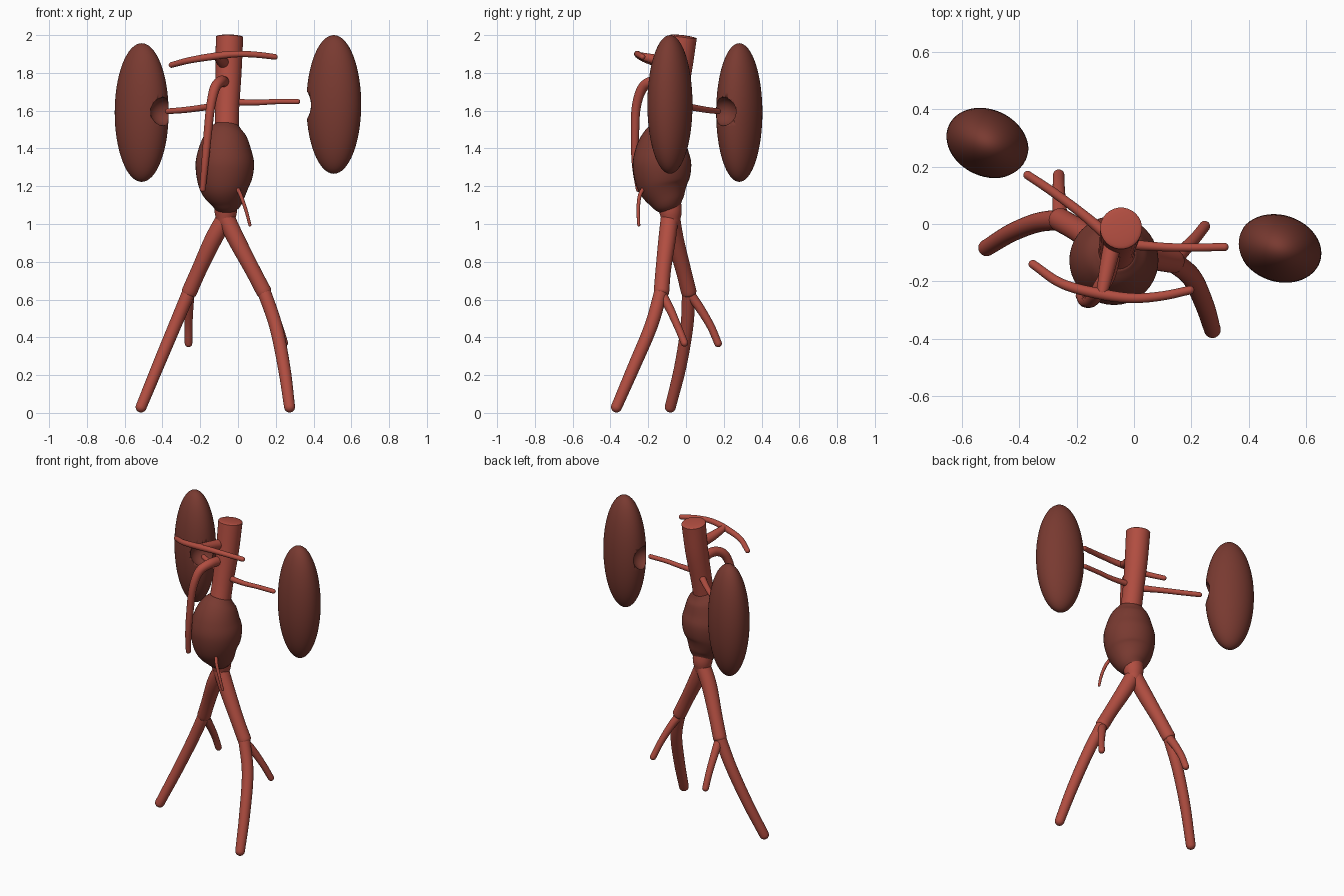
import bpy, bmesh, math
from mathutils import Vector, Matrix

cube = bpy.data.objects.get("Cube")
if cube:
    bpy.data.objects.remove(cube, do_unlink=True)


def material(name, color):
    mat = bpy.data.materials.new(name)
    mat.use_nodes = True
    mat.diffuse_color = (*color, 1)
    mat.node_tree.nodes["Principled BSDF"].inputs["Base Color"].default_value = (*color, 1)
    return mat


RED = material("artery red", (0.44, 0.075, 0.052))
BROWN = material("organ brown", (0.19, 0.042, 0.03))


def finish(bm, name, mat, angle=40):
    bmesh.ops.recalc_face_normals(bm, faces=bm.faces)
    mesh = bpy.data.meshes.new(name)
    bm.to_mesh(mesh)
    bm.free()
    mesh.materials.append(mat)
    obj = bpy.data.objects.new(name, mesh)
    bpy.context.collection.objects.link(obj)
    bpy.ops.object.select_all(action="DESELECT")
    obj.select_set(True)
    bpy.context.view_layer.objects.active = obj
    bpy.ops.object.shade_smooth_by_angle(angle=math.radians(angle))
    return obj


def smooth_path(points, steps=8):
    """Catmull-Rom through (x, y, z, radius) points."""
    p = [Vector(q) for q in points]
    p = [2 * p[0] - p[1]] + p + [2 * p[-1] - p[-2]]
    out = []
    for a, b, c, d in zip(p, p[1:], p[2:], p[3:]):
        for i in range(steps):
            t = i / steps
            out.append(0.5 * (2 * b + (c - a) * t + (2 * a - 5 * b + 4 * c - d) * t ** 2
                              + (3 * b - a - 3 * c + d) * t ** 3))
    return out + [p[-2]]


def vessel(name, points, mat=RED, caps=(1, 1), sides=28):
    """Tube with changing radius; caps set how far each end bulges."""
    path = smooth_path(points)
    pos = [q.xyz for q in path]
    rad = [q.w for q in path]
    tan = [(pos[min(i + 1, len(pos) - 1)] - pos[max(i - 1, 0)]).normalized()
           for i in range(len(pos))]
    rings = list(zip(pos, rad, tan))

    def cap(end, sign, bulge):
        p, r, t = end
        angles = [math.pi / 2 * k / 6 for k in range(1, 6)] + [1.55]
        return [(p + t * sign * r * bulge * math.sin(a), r * math.cos(a), t) for a in angles]

    rings = cap(rings[0], -1, caps[0])[::-1] + rings + cap(rings[-1], 1, caps[1])
    bm = bmesh.new()
    side = rings[0][2].orthogonal().normalized()
    prev_t, prev = rings[0][2], None
    for p, r, t in rings:
        side = prev_t.rotation_difference(t) @ side
        other = t.cross(side)
        prev_t = t
        ring = [bm.verts.new(p + r * (side * math.cos(a) + other * math.sin(a)))
                for a in (math.tau * k / sides for k in range(sides))]
        if prev:
            for k in range(sides):
                j = (k + 1) % sides
                bm.faces.new((prev[k], prev[j], ring[j], ring[k]))
        else:
            bm.faces.new(ring[::-1])
        prev = ring
    bm.faces.new(prev)
    return finish(bm, name, mat)


def ball(name, center, radii, turn, mat):
    bm = bmesh.new()
    bmesh.ops.create_uvsphere(bm, u_segments=48, v_segments=32, radius=1)
    bm.transform(Matrix.Translation(center) @ Matrix.Rotation(math.radians(turn), 4, "Z")
                 @ Matrix.Diagonal((*radii, 1)))
    return finish(bm, name, mat)


def kidney(name, center, turn, hollow):
    body = ball(name, center, (0.148, 0.116, 0.367), turn, BROWN)
    cutter = ball(name + "_hollow_cutter", hollow, (0.075, 0.075, 0.075), 0, BROWN)
    cutter.hide_render = True
    cutter.hide_set(True)
    mod = body.modifiers.new("hollow", "BOOLEAN")
    mod.operation = "DIFFERENCE"
    mod.solver = "EXACT"
    mod.object = cutter
    bpy.context.view_layer.objects.active = body
    bpy.ops.object.modifier_apply(modifier=mod.name)
    bpy.data.objects.remove(cutter, do_unlink=True)


# Kidneys with a scooped inner hollow
kidney("right_kidney", (-0.51, 0.282, 1.59), -25, (-0.395, 0.195, 1.595))
kidney("left_kidney", (0.507, -0.085, 1.633), -18, (0.35, -0.07, 1.63))

# Main trunk above and below the bulge
vessel("upper_trunk", [(-0.045, -0.015, 1.99, 0.073), (-0.05, -0.04, 1.8, 0.069),
                       (-0.057, -0.075, 1.62, 0.064), (-0.06, -0.1, 1.5, 0.064)],
       caps=(0.13, 0.2))
vessel("lower_trunk", [(-0.066, -0.09, 1.14, 0.06), (-0.065, -0.082, 1.07, 0.06),
                       (-0.066, -0.08, 1.02, 0.05)])

# Bulging sac
vessel("trunk_bulge", [(-0.06, -0.1, 1.52, 0.068), (-0.065, -0.112, 1.47, 0.11),
                       (-0.069, -0.125, 1.39, 0.141), (-0.07, -0.127, 1.31, 0.155),
                       (-0.072, -0.122, 1.21, 0.138), (-0.063, -0.1, 1.125, 0.094),
                       (-0.063, -0.085, 1.08, 0.06)],
       BROWN, (0.1, 0.1), 40)

# Kidney arteries
vessel("right_kidney_artery", [(-0.08, -0.05, 1.632, 0.021), (-0.18, 0.035, 1.617, 0.017),
                               (-0.28, 0.11, 1.604, 0.016), (-0.37, 0.17, 1.597, 0.015)])
vessel("left_kidney_artery", [(-0.03, -0.07, 1.645, 0.019), (0.1, -0.08, 1.643, 0.015),
                              (0.2, -0.082, 1.648, 0.014), (0.315, -0.08, 1.648, 0.014)])

# Upper front branch: a stem with a crossing vessel
vessel("upper_stem", [(-0.07, -0.05, 1.85, 0.032), (-0.092, -0.15, 1.868, 0.028),
                      (-0.11, -0.235, 1.888, 0.02)])
vessel("upper_cross_vessel", [(-0.352, -0.14, 1.842, 0.015), (-0.25, -0.208, 1.868, 0.017),
                              (-0.11, -0.245, 1.89, 0.019), (0.0, -0.258, 1.9, 0.017),
                              (0.1, -0.25, 1.896, 0.016), (0.195, -0.23, 1.885, 0.015)])

# Long hanging front branch
vessel("front_branch", [(-0.07, -0.07, 1.75, 0.03), (-0.09, -0.17, 1.755, 0.029),
                        (-0.122, -0.23, 1.72, 0.027), (-0.145, -0.263, 1.62, 0.024),
                        (-0.16, -0.27, 1.48, 0.022), (-0.175, -0.268, 1.32, 0.019),
                        (-0.187, -0.25, 1.185, 0.016)])

# Thin lower front branch
vessel("lower_front_branch", [(-0.012, -0.215, 1.205, 0.011), (0.015, -0.245, 1.15, 0.01),
                              (0.043, -0.253, 1.07, 0.009), (0.063, -0.25, 0.995, 0.008)])

# Paired lower limbs: upper segment, long outer segment, short inner branch
limbs = {
    "right": ([(-0.06, -0.08, 1.045, 0.047), (-0.13, -0.058, 0.92, 0.046),
               (-0.205, -0.015, 0.76, 0.041), (-0.258, 0.015, 0.64, 0.041)],
              [(-0.255, 0.015, 0.65, 0.036), (-0.335, 0.005, 0.46, 0.034),
               (-0.425, -0.03, 0.245, 0.032), (-0.513, -0.083, 0.031, 0.029)],
              [(-0.257, 0.02, 0.63, 0.027), (-0.26, 0.07, 0.56, 0.024),
               (-0.262, 0.13, 0.46, 0.021), (-0.262, 0.17, 0.368, 0.02)]),
    "left": ([(-0.07, -0.085, 1.045, 0.047), (-0.01, -0.1, 0.92, 0.046),
              (0.075, -0.12, 0.76, 0.041), (0.138, -0.13, 0.64, 0.041)],
             [(0.135, -0.13, 0.65, 0.036), (0.2, -0.185, 0.46, 0.035),
              (0.245, -0.28, 0.235, 0.033), (0.273, -0.368, 0.031, 0.029)],
             [(0.138, -0.13, 0.63, 0.026), (0.175, -0.09, 0.56, 0.023),
              (0.217, -0.045, 0.46, 0.02), (0.246, -0.008, 0.37, 0.019)]),
}
for side_name, (upper, outer, inner) in limbs.items():
    vessel(side_name + "_upper_limb", upper, caps=(1, 0.6))
    vessel(side_name + "_outer_limb", outer)
    vessel(side_name + "_inner_branch", inner)
